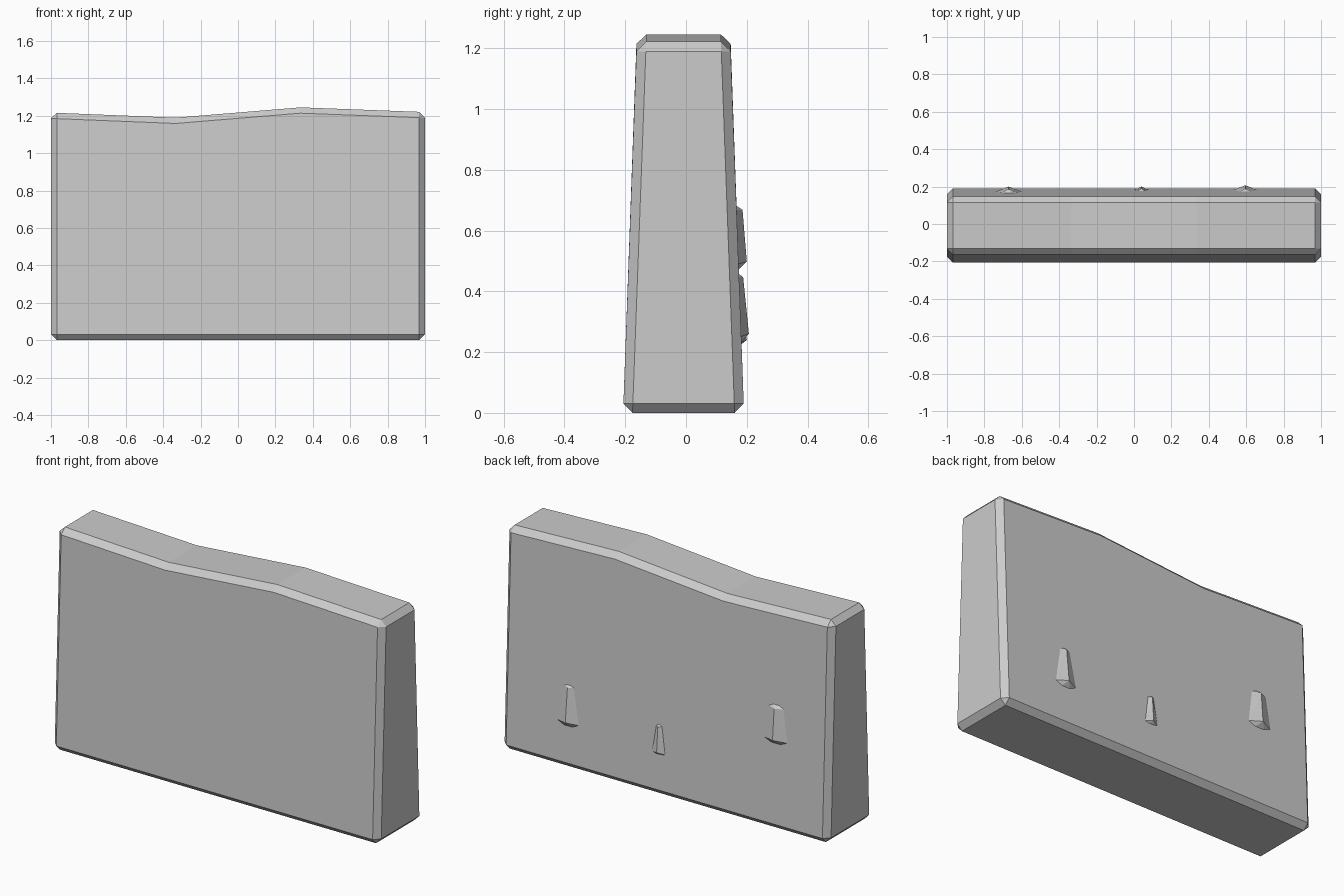
import bpy, bmesh, math
from mathutils import Vector

if "Cube" in bpy.data.objects:
    bpy.data.objects.remove(bpy.data.objects["Cube"])

YC = -0.008  # wall centre line


def finish(bm, name):
    bmesh.ops.recalc_face_normals(bm, faces=bm.faces[:])
    mesh = bpy.data.meshes.new(name)
    bm.to_mesh(mesh)
    bm.free()
    ob = bpy.data.objects.new(name, mesh)
    bpy.context.collection.objects.link(ob)
    return ob


# Wall: cross-sections along x, tapered upwards with a wavy top
bm = bmesh.new()
sections = []
for x, top in ((-1, 1.217), (-1/3, 1.19), (1/3, 1.245), (1, 1.22)):
    sections.append([bm.verts.new((x, YC + y, z)) for y, z in
                     ((-0.199, 0), (0.199, 0), (0.154, top), (-0.154, top))])
for a, b in zip(sections, sections[1:]):
    for i in range(4):
        j = (i + 1) % 4
        bm.faces.new((a[i], a[j], b[j], b[i]))
bm.faces.new(sections[0])
bm.faces.new(sections[-1])
wall = finish(bm, "wall")
bevel = wall.modifiers.new("chamfer", 'BEVEL')
bevel.width = 0.031
bevel.segments = 1
bevel.limit_method = 'ANGLE'
bevel.angle_limit = math.radians(30)


# Tapered stone chips set into the back of the wall
def chip(name, x, w_low, w_high, z_low, z_high, ridge_low, ridge_high):
    back = lambda z: 0.19 - 0.037 * (z - 0.03)
    zl, zh = ridge_low[1], ridge_high[1]
    pts = [(x, *ridge_low), (x, *ridge_high)]
    for s in (-1, 1):
        pts += [(x + s * w_low / 2, back(zl), zl - 0.008),
                (x + s * w_low / 4, back(z_low) - 0.008, z_low),
                (x + s * w_high / 2, back(zh), zh),
                (x + s * w_high / 4, back(z_high) - 0.005, z_high)]
    bm = bmesh.new()
    for p in pts:
        bm.verts.new(Vector(p))
    bmesh.ops.convex_hull(bm, input=bm.verts[:])
    finish(bm, name)


chip("stone_chip_left", -0.67, 0.14, 0.09, 0.465, 0.685, (0.2, 0.498), (0.186, 0.668))
chip("stone_chip_middle", 0.04, 0.08, 0.035, 0.22, 0.39, (0.2, 0.24), (0.19, 0.38))
chip("stone_chip_right", 0.595, 0.13, 0.06, 0.225, 0.46, (0.207, 0.26), (0.188, 0.447))
